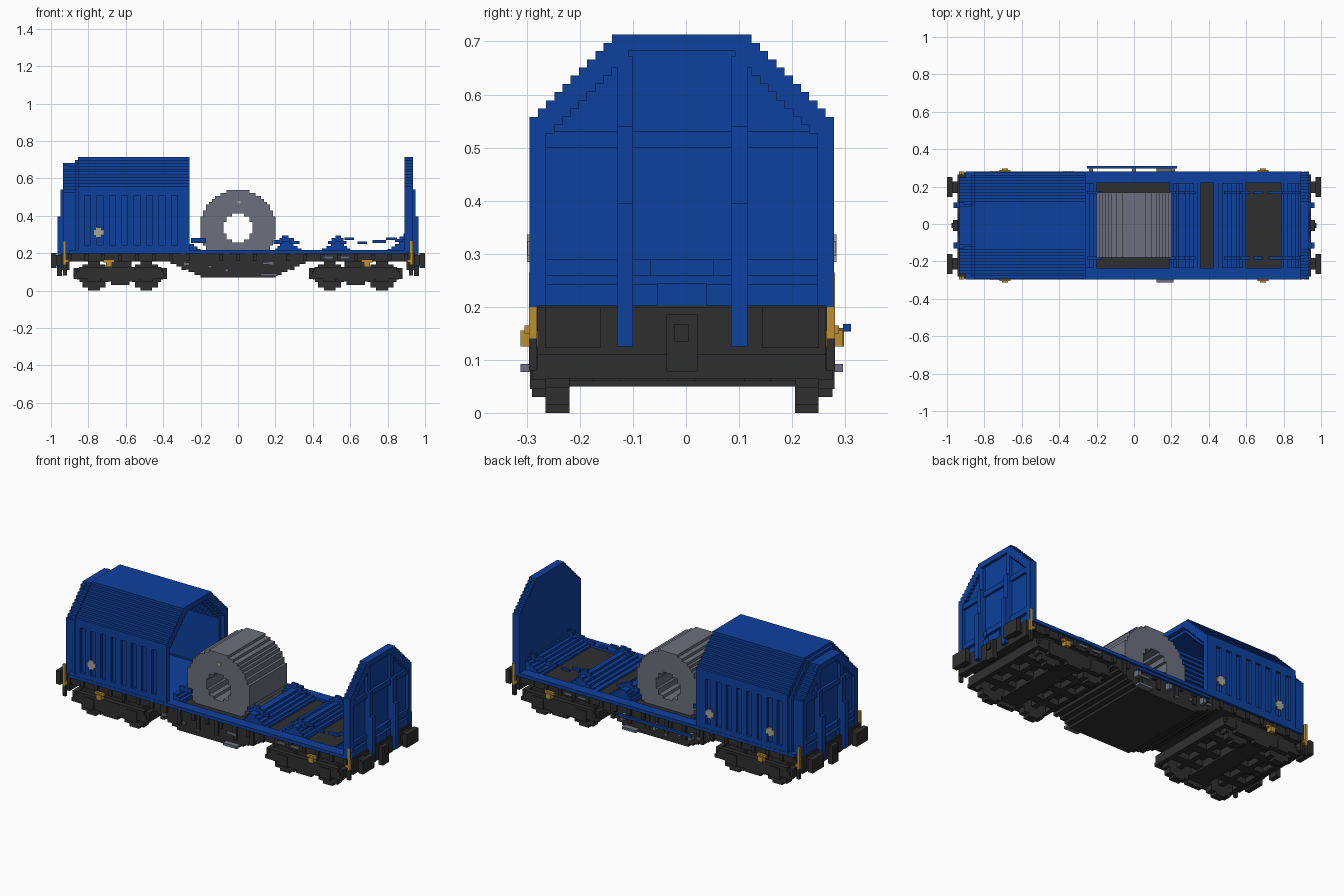
import bpy, bmesh, math

V = 0.0155      # block size of the stepped style
YC = -0.008     # centre line of the body

if "Cube" in bpy.data.objects:
    bpy.data.objects.remove(bpy.data.objects["Cube"], do_unlink=True)


def material(name, r, g, b):
    m = bpy.data.materials.new(name)
    m.use_nodes = True
    m.diffuse_color = (r, g, b, 1)
    m.node_tree.nodes["Principled BSDF"].inputs["Base Color"].default_value = (r, g, b, 1)
    return m


BLUE = material("deep blue", 0.004, 0.052, 0.34)
BLACK = material("charcoal", 0.028, 0.028, 0.028)
STEEL = material("steel grey", 0.15, 0.16, 0.2)
YELLOW = material("amber yellow", 0.52, 0.28, 0.03)
BEIGE = material("pale beige", 0.42, 0.38, 0.28)


def finish(name, bm, mat):
    bmesh.ops.recalc_face_normals(bm, faces=bm.faces)
    me = bpy.data.meshes.new(name)
    bm.to_mesh(me)
    bm.free()
    me.materials.append(mat)
    bpy.context.collection.objects.link(bpy.data.objects.new(name, me))


def boxes(name, mat, *dims):
    """One object from boxes given as x0, x1, y0, y1, z0, z1."""
    bm = bmesh.new()
    for x0, x1, y0, y1, z0, z1 in dims:
        vs = bmesh.ops.create_cube(bm, size=1)["verts"]
        for v in vs:
            v.co.x = (x0 + x1) / 2 + v.co.x * (x1 - x0)
            v.co.y = (y0 + y1) / 2 + v.co.y * (y1 - y0)
            v.co.z = (z0 + z1) / 2 + v.co.z * (z1 - z0)
    finish(name, bm, mat)


def prism(name, mat, axis, a, b, *outlines):
    """Extrude outlines from a to b along x (points y, z) or y (points x, z)."""
    bm = bmesh.new()
    for pts in outlines:
        clean = [p for i, p in enumerate(pts) if math.dist(p, pts[i - 1]) > 1e-6]
        vs = [bm.verts.new((a, p, q) if axis == "x" else (p, a, q)) for p, q in clean]
        f = bm.faces.new(vs)
        new = bmesh.ops.extrude_face_region(bm, geom=[f])["geom"]
        off = (b - a, 0, 0) if axis == "x" else (0, b - a, 0)
        bmesh.ops.translate(bm, vec=off, verts=[g for g in new if isinstance(g, bmesh.types.BMVert)])
    finish(name, bm, mat)


def arch(n, z0, side=0):
    """Stepped gable outline, inset by n blocks; side trims the walls only."""
    h = 18.5 - n
    right = [((h - side) * V, z0), ((h - side) * V, (36 - n) * V)]
    for k in range(10):
        right += [((h - 1 - k) * V, (36 - n + k) * V), ((h - 1 - k) * V, (37 - n + k) * V)]
    return [(YC + y, z) for y, z in right] + [(YC - y, z) for y, z in reversed(right)]


def shell(outer, inner, z0, side=0):
    return arch(outer, z0, side) + arch(inner, z0)[::-1]


def half_disc(cx, cz, n, s):
    """Stepped half circle, n blocks in radius, upper (s=1) or lower (s=-1)."""
    right = []
    for k in range(n):
        w = round(math.sqrt(n * n - (k + 0.5) ** 2))
        right += [(w * V, k * V), (w * V, (k + 1) * V)]
    return [(cx + x, cz + s * z) for x, z in right] + [(cx - x, cz + s * z) for x, z in reversed(right)]


def stairs(x0, x1, z0, z1, t0, t1, n):
    """Stepped trapezoid with base x0..x1 and top t0..t1."""
    left, right = [], []
    for k in range(n):
        f = k / max(n - 1, 1)
        za, zb = z0 + (z1 - z0) * k / n, z0 + (z1 - z0) * (k + 1) / n
        left += [(x0 + (t0 - x0) * f, za), (x0 + (t0 - x0) * f, zb)]
        right += [(x1 + (t1 - x1) * f, za), (x1 + (t1 - x1) * f, zb)]
    return right + left[::-1]


# Underframe, belly and deck
boxes("underframe", BLACK, (-0.94, 0.94, -0.28, 0.264, 0.155, 0.202))
prism("belly", BLACK, "y", -0.28, 0.264, stairs(-0.36, 0.36, 0.157, 0.07, -0.2, 0.2, 6))
boxes("belly_ribs", BLACK, *[(x - 0.012, x + 0.012, -0.288, 0.272, 0.11, 0.2)
                             for x in (-0.29, -0.18, -0.06, 0.06, 0.18, 0.29)])
boxes("side_rails", BLUE, (-0.9, 0.9, -0.296, -0.235, 0.198, 0.217), (-0.9, 0.9, 0.22, 0.28, 0.198, 0.217))
boxes("deck_panels", BLUE, *[(a, b, -0.24, 0.225, 0.198, 0.214) for a, b in
                             ((-0.9, -0.2), (0.19, 0.355), (0.425, 0.6), (0.785, 0.9))])
boxes("sole_bar_brackets", BLACK, *[(x - 0.01, x + 0.01, y, y + 0.012, 0.157, 0.195)
                                    for x in [i * 0.09 for i in range(-10, 11)] for y in (-0.292, 0.264)])

# Coil cradles: stepped ridges across the deck with thin arms
prism("cradle_ridges", BLUE, "y", -0.235, 0.22,
      stairs(0.2, 0.34, 0.21, 0.265, 0.235, 0.275, 4), stairs(0.45, 0.6, 0.21, 0.265, 0.52, 0.55, 4),
      stairs(0.8, 0.9, 0.21, 0.275, 0.88, 0.9, 5), stairs(-0.26, -0.2, 0.21, 0.25, -0.26, -0.235, 3))
for y in (-0.19, 0.16):
    prism("cradle_horns", BLUE, "y", y, y + V, stairs(0.21, 0.33, 0.25, 0.295, 0.235, 0.27, 3),
          stairs(0.48, 0.58, 0.25, 0.295, 0.52, 0.55, 3), stairs(0.84, 0.9, 0.26, 0.305, 0.885, 0.9, 3))
    boxes("cradle_arms", BLUE, (0.57, 0.62, y, y + V, 0.27, 0.285), (0.64, 0.69, y, y + V, 0.25, 0.262),
          (0.72, 0.79, y, y + V, 0.255, 0.27), (0.79, 0.85, y, y + V, 0.27, 0.285),
          (0.19, 0.25, y, y + V, 0.25, 0.27), (-0.25, -0.17, y, y + V, 0.255, 0.28))

# Metal coil
prism("metal_coil", STEEL, "y", -0.18, 0.168,
      *[half_disc(0, 0.335, 13, s) + half_disc(0, 0.335, 5, s)[::-1] for s in (1, -1)])
boxes("coil_tag", BEIGE, (-0.002, 0.014, -0.183, -0.178, 0.465, 0.48))

# Sliding hood: roof shell with grooved side walls
HOOD = (-0.855, -0.26)
prism("hood_shell", BLUE, "x", *HOOD, shell(0, 2, 0.2, 1))
prism("hood_back_edge", BLUE, "x", -0.872, -0.855, shell(1, 3, 0.2))
prism("inner_hood", BLUE, "x", -0.87, -0.285, shell(2, 3, 0.2))
grooves = [-0.805 + i * 0.0665 for i in range(8)]
edges = [HOOD[0]] + [x + d for x in grooves for d in (-0.016, 0.016)] + [HOOD[1]]
for name, y in (("hood_front_wall", YC - 18.5 * V), ("hood_back_wall", YC + 17.5 * V)):
    boxes(name, BLUE, (*HOOD, y, y + V, 0.2, 0.245), (*HOOD, y, y + V, 0.508, 36 * V),
          *[(a, b, y, y + V, 0.245, 0.508) for a, b in zip(edges[::2], edges[1::2])])


def cross_plate(x, z, y):
    boxes("cross_plate", BEIGE, (x - 0.026, x + 0.026, y - 0.004, y + 0.004, z - 0.014, z + 0.014),
          (x - 0.014, x + 0.014, y - 0.0045, y + 0.0045, z - 0.026, z + 0.026))


cross_plate(-0.745, 0.31, YC - 18.5 * V)
cross_plate(-0.745, 0.31, YC + 18.5 * V)
cross_plate(-0.35, 0.31, YC + 18.5 * V)


# End walls, buffers and corner handles
def flip(s, *dims):
    return [(min(s * d[0], s * d[1]), max(s * d[0], s * d[1]), *d[2:]) for d in dims]


for s, side, n in ((1, "left", 0), (-1, "right", 2)):
    w = (18.5 - n) * V
    prism(side + "_end_wall", BLUE, "x", s * (0.89 if s > 0 else 0.855), s * 0.918, arch(n, 0.2))
    prism(side + "_end_frame", BLUE, "x", s * 0.918, s * 0.935, shell(n, n + 2, 0.2))
    beams = [(0.91, 0.932, YC - w + 0.01, YC + w - 0.01, a, b) for a, b in ((0.2, 0.242), (0.258, 0.29), (0.5, 0.53))]
    posts = []
    for y in (-0.115, 0.1):
        posts += [(0.91, 0.935, y - V, y + V, 0.2, 0.672), (0.91, 0.95, y - V, y + V, 0.125, 0.54),
                  (0.94, 0.966, y - V, y + V, 0.125, 0.395)]
    boxes(side + "_end_beams", BLUE, *flip(s, *beams))
    boxes(side + "_end_posts", BLUE, *flip(s, *posts))
    boxes(side + "_end_plates", BLUE, *flip(s, (0.92, 0.938, YC - 0.047, YC + 0.047, 0.2, 0.245),
                                            (0.92, 0.938, YC - 0.06, YC + 0.06, 0.258, 0.29)))
    boxes(side + "_headstock", BLACK, *flip(s, (0.9, 0.945, -0.28, 0.264, 0.11, 0.2)))
    boxes(side + "_coupler", BLACK, *flip(s, (0.94, 0.968, -0.037, 0.022, 0.078, 0.185),
                                          (0.965, 0.975, -0.022, 0.006, 0.135, 0.168)))
    for y in (-0.213, 0.197):
        boxes(side + "_buffer", BLACK, *flip(s, (0.94, 0.975, y - 0.03, y + 0.03, 0.135, 0.19),
                                             (0.97, 1.0, y - 0.053, y + 0.053, 0.122, 0.2)))
    for y, o in ((-0.296, -1), (0.265, 1)):
        boxes(side + "_handle", YELLOW, *flip(s, (0.92, 0.935, y, y + V, 0.14, 0.265),
                                              (0.905, 0.935, y, y + V, 0.15, 0.165)))
        boxes(side + "_step", BLACK, *flip(s, (0.915, 0.935, y, y + V, 0.08, 0.14)))


# Bogies
def bogie(name, cx):
    for y in (-0.265, 0.205):
        prism(name + "_wheels", BLACK, "y", y, y + 0.045,
              *[half_disc(cx + d, 5 * V, 5, s) for d in (-0.14, 0.14) for s in (1, -1)])
    for y in (-0.29, 0.25):
        prism(name + "_side_frame", BLACK, "y", y, y + 0.026,
              stairs(cx - 0.25, cx + 0.25, 0.062, 0.125, cx - 0.22, cx + 0.22, 3),
              stairs(cx - 0.1, cx + 0.1, 0.065, 0.03, cx - 0.05, cx + 0.05, 2))
        boxes(name + "_axle_boxes", BLACK, *[(cx + d - 0.035, cx + d + 0.035, y - 0.004, y + 0.03, 0.045, 0.11)
                                             for d in (-0.14, 0.14)])
    boxes(name + "_transoms", BLACK, (cx - 0.06, cx + 0.06, -0.26, 0.245, 0.05, 0.157),
          (cx - 0.25, cx - 0.225, -0.28, 0.264, 0.065, 0.12), (cx + 0.225, cx + 0.25, -0.28, 0.264, 0.065, 0.12),
          (cx - 0.155, cx - 0.125, -0.22, 0.205, 0.06, 0.095), (cx + 0.125, cx + 0.155, -0.22, 0.205, 0.06, 0.095))
    boxes(name + "_floor", BLACK, (cx - 0.24, cx + 0.24, -0.22, 0.205, 0.095, 0.12),
          *[(cx - 0.23, cx + 0.23, y - 0.025, y + 0.025, 0.06, 0.1) for y in (-0.15, YC, 0.135)])


for name, s in (("left_bogie", 1), ("right_bogie", -1)):
    bogie(name, s * 0.63)
    for y in (-0.312, 0.264):
        boxes(name + "_lever", YELLOW, (s * 0.69 - 0.016, s * 0.69 + 0.016, y, y + 0.032, 0.125, 0.155),
              (s * 0.69 - 0.03, s * 0.69 + 0.03, y + 0.008, y + 0.024, 0.15, 0.165))

# Brake gear, small plates and the rear pipe
boxes("brake_handles", STEEL, (0.12, 0.21, -0.312, -0.28, 0.077, 0.092), (0.12, 0.21, 0.264, 0.296, 0.077, 0.092))
boxes("brake_plates", STEEL, *[(x, x + w, y, y + 0.008, z, z + 0.014) for y in (-0.292, 0.27) for x, w, z in
                               ((-0.29, 0.03, 0.135), (-0.16, 0.02, 0.12), (-0.07, 0.02, 0.1), (0.13, 0.06, 0.14),
                                (0.46, 0.05, 0.17), (0.55, 0.05, 0.17))])
boxes("rear_pipe", BLUE, (-0.25, 0.23, 0.296, 0.311, 0.153, 0.168))
boxes("pipe_brackets", STEEL, *[(x, x + 0.02, 0.26, 0.298, 0.125, 0.16) for x in (-0.24, -0.01, 0.2)])
